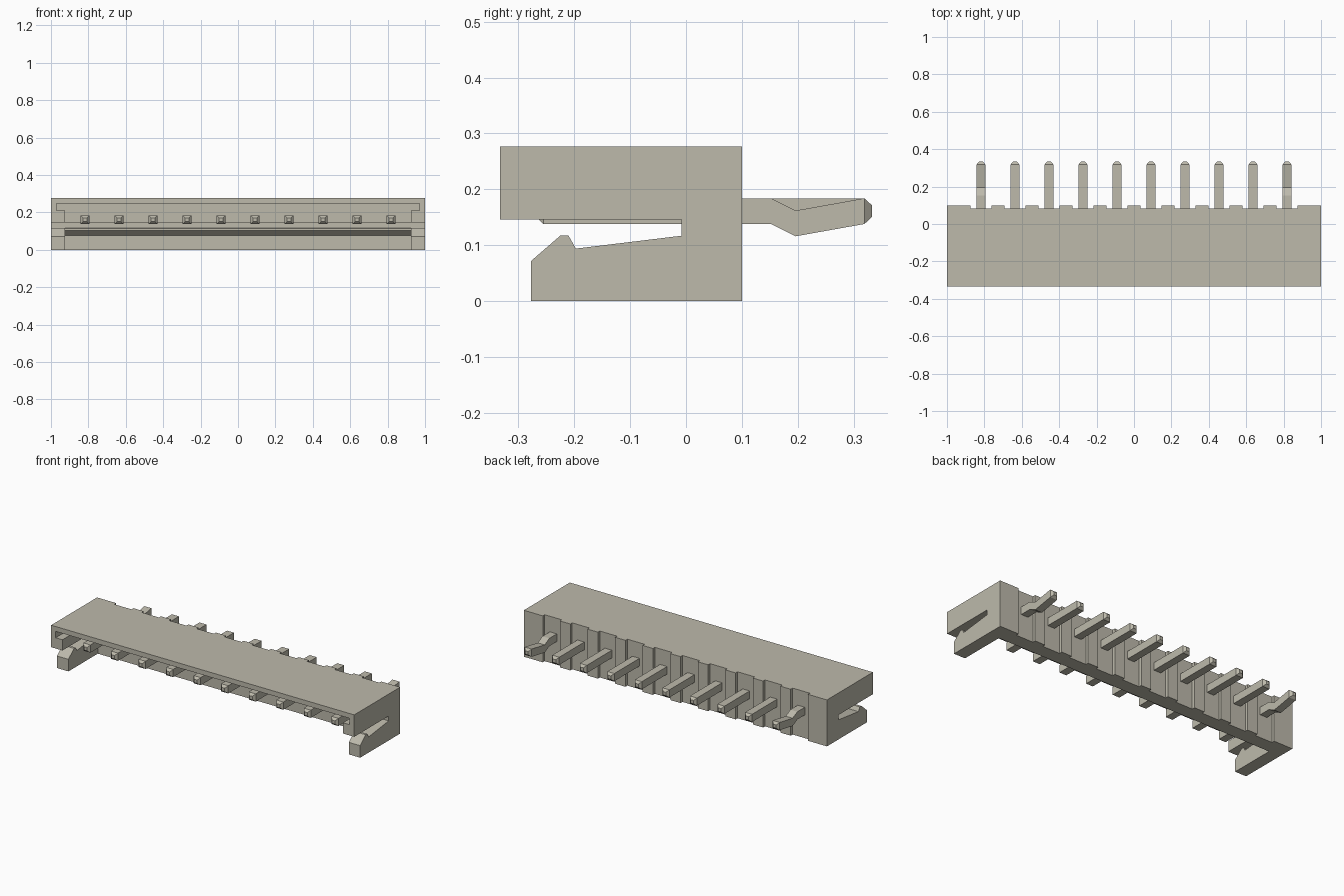
import bpy, bmesh

if "Cube" in bpy.data.objects:
    bpy.data.objects.remove(bpy.data.objects["Cube"], do_unlink=True)

nylon = bpy.data.materials.new("warm_grey")
nylon.use_nodes = True
nylon.diffuse_color = (0.51, 0.49, 0.41, 1)
nylon.node_tree.nodes["Principled BSDF"].inputs["Base Color"].default_value = nylon.diffuse_color


def mesh_object(name, bm):
    bmesh.ops.recalc_face_normals(bm, faces=bm.faces)
    mesh = bpy.data.meshes.new(name)
    bm.to_mesh(mesh)
    bm.free()
    mesh.materials.append(nylon)
    obj = bpy.data.objects.new(name, mesh)
    bpy.context.collection.objects.link(obj)
    return obj


def extrude_x(name, profile, half_width):
    """Extrude a (y, z) profile symmetrically along x."""
    bm = bmesh.new()
    face = bm.faces.new([bm.verts.new((-half_width, y, z)) for y, z in profile])
    new = bmesh.ops.extrude_face_region(bm, geom=[face])["geom"]
    bmesh.ops.translate(bm, vec=(2 * half_width, 0, 0),
                        verts=[v for v in new if isinstance(v, bmesh.types.BMVert)])
    return mesh_object(name, bm)


def rect(y0, y1, z0, z1):
    return [(y0, z0), (y1, z0), (y1, z1), (y0, z1)]


def cut(target, cutter):
    cutter.hide_render = True
    mod = target.modifiers.new("cut", "BOOLEAN")
    mod.operation = "DIFFERENCE"
    mod.solver = "EXACT"
    mod.object = cutter
    bpy.context.view_layer.objects.active = target
    bpy.ops.object.modifier_apply(modifier=mod.name)
    bpy.data.objects.remove(cutter, do_unlink=True)


# Housing: side outline with the hooked latch arms below the slot
housing = extrude_x("housing", [
    (0.1, 0), (-0.277, 0), (-0.277, 0.072), (-0.225, 0.117), (-0.21, 0.117),
    (-0.197, 0.094), (-0.008, 0.117), (-0.008, 0.146), (-0.333, 0.146),
    (-0.333, 0.277), (0.1, 0.277)], 1.0)

# Open mouth, leaving the back wall with a small overhang
cut(housing, extrude_x("mouth_cutter", [
    (-0.5, -0.1), (0.0, -0.1), (0.0, 0.077), (-0.03, 0.103),
    (-0.03, 0.248), (-0.5, 0.248)], 0.925))
# Wider groove under the roof
cut(housing, extrude_x("groove_cutter", rect(-0.5, -0.03, 0.21, 0.248), 0.97))

# Pin pitch and back notches
PITCH = 0.1818
pin_x = [(i - 4.5) * PITCH for i in range(10)]
for x in pin_x:
    notch = extrude_x("notch_cutter", rect(0.082, 0.2, -0.1, 0.4), 0.057)
    notch.location.x = x
    bpy.context.view_layer.update()
    cut(housing, notch)


def pin(name, x, path):
    """Square pin swept through (y, z centre, half size) stations."""
    bm = bmesh.new()
    rings = [[bm.verts.new((x + sx * h, y, z + sz * h))
              for sx, sz in ((-1, -1), (1, -1), (1, 1), (-1, 1))]
             for y, z, h in path]
    for a, b in zip(rings, rings[1:]):
        for i in range(4):
            j = (i + 1) % 4
            bm.faces.new((a[i], a[j], b[j], b[i]))
    bm.faces.new(rings[0])
    bm.faces.new(rings[-1])
    return mesh_object(name, bm)


# Pins: the two outer ones have a kinked tail
Z, H, TIP = 0.161, 0.023, 0.010
front = [(-0.269, Z, TIP), (-0.255, Z, H)]
back = [(0.319, Z, H), (0.333, Z, TIP)]
kink = [(0.152, Z, H), (0.196, Z - 0.022, H)]
for i, x in enumerate(pin_x):
    outer = i in (0, 9)
    pin("kinked_pin" if outer else "straight_pin", x, front + (kink if outer else []) + back)
